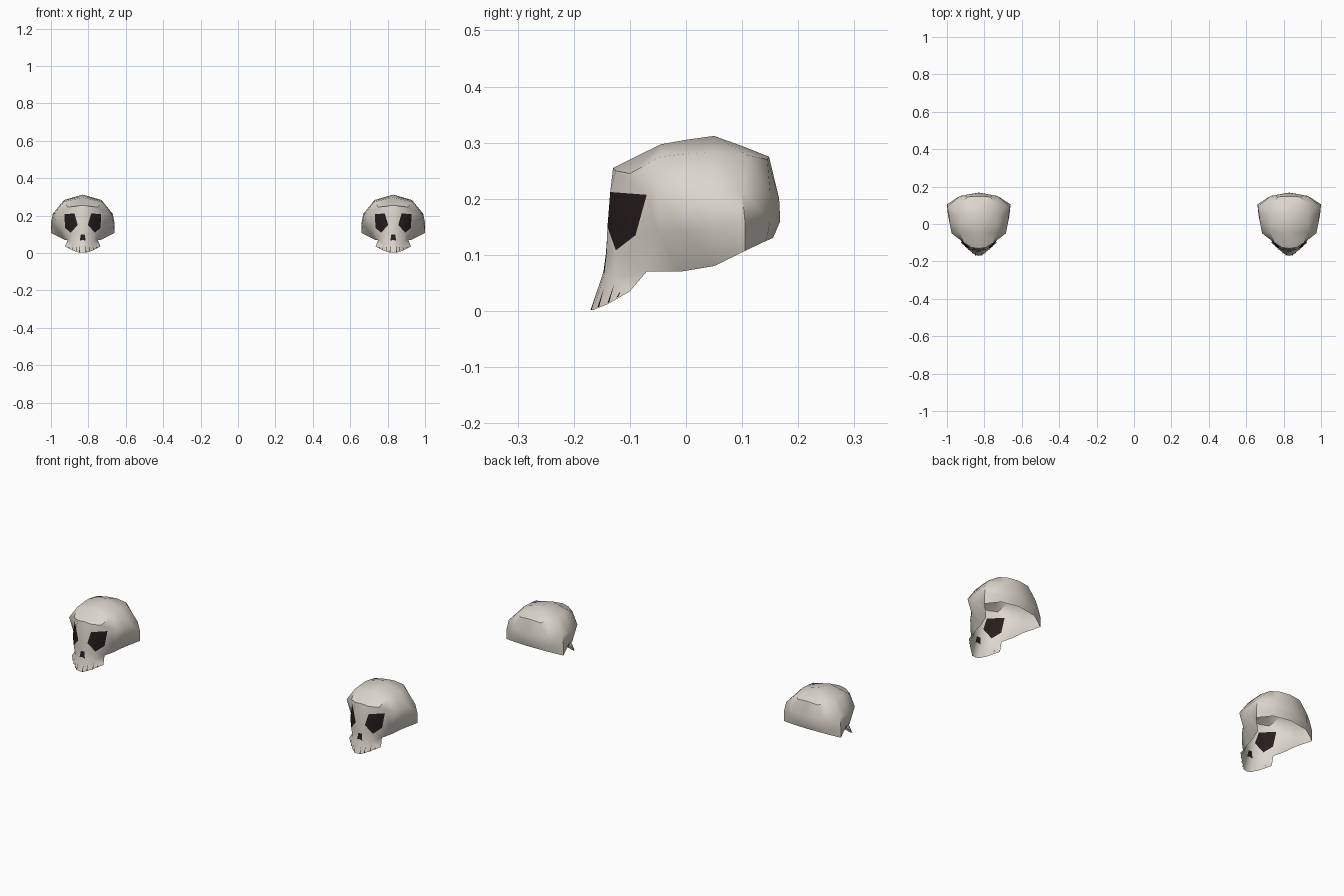
import bpy
import bmesh
import math
from mathutils import Vector

cube = bpy.data.objects.get("Cube")
if cube:
    bpy.data.objects.remove(cube)


def material(name, color):
    mat = bpy.data.materials.new(name)
    mat.use_nodes = True
    mat.diffuse_color = color
    mat.node_tree.nodes["Principled BSDF"].inputs["Base Color"].default_value = color
    return mat


bone = material("bone", (0.72, 0.68, 0.61, 1))
hollow = material("dark hollow", (0.02, 0.012, 0.012, 1))
BONE, HOLLOW = 0, 1


def row(*points):
    """Half contour in hundredths of a unit, front centre to back centre."""
    return [Vector(p) / 100 for p in points]


# Half contours of the skull, from the ridge down to the open rim
ridge = row((0, -13, 25.5), (4, -12.5, 25), (8, -10, 24.5), (10, -4.5, 27.5), (10, 0, 28),
            (10, 5, 28.3), (9, 11, 27.8), (6, 14.5, 27), (0, 14.8, 27.5))
brow = row((0, -13.5, 21), (4.5, -13.5, 21.2), (9.8, -7, 20.7), (14.5, -5, 21), (15.5, 0, 21),
           (16, 5, 21), (16, 10, 21), (10, 15, 21), (0, 16.6, 20))
middle = row((0, -14, 14), (2.7, -14, 15), (9.5, -9, 13.5), (12, -5, 14), (15, 0, 14),
             (16.5, 5, 15), (17, 10.5, 16), (10, 15, 16), (0, 16.8, 16))
rim = row((0, -14.3, 10), (1, -14.2, 10), (6.5, -12.5, 10.8), (8, -7, 7), (9.5, -1, 7),
          (11.5, 5, 8), (17, 10.5, 10.7), (10, 14.3, 12.5), (0, 15.5, 13))
nose_base = row((0, -14.7, 7), (1.6, -14.6, 6.5), (5.5, -12.7, 6))
nose_base.append(rim[3])
tooth_line = row((0, -17, 0.2), (2, -16.5, 0.2), (5, -14, 1.2), (9.5, -10, 3.5))

# Crown line fans out into the forehead and the back of the head
front, back = ridge[0], ridge[-1]
arch = row((0, -4.5, 29.7), (0, 0, 30.5), (0, 5, 31.2), (0, 10, 29.4))
crown = [front, front, arch[0]] + arch + [back, back]


class Shell:
    """Collects faces, sharing corners that coincide."""

    def __init__(self):
        self.bm = bmesh.new()
        self.verts = {}

    def face(self, points, color=BONE):
        corners = []
        for p in points:
            key = tuple(round(c, 5) for c in p)
            if key not in self.verts:
                self.verts[key] = self.bm.verts.new(p)
            if self.verts[key] not in corners:
                corners.append(self.verts[key])
        if len(corners) > 2:
            self.bm.faces.new(corners).material_index = color

    def strip(self, upper, lower, skip=(), dark=()):
        for j in range(len(upper) - 1):
            if j not in skip:
                quad = (upper[j], lower[j], lower[j + 1], upper[j + 1])
                self.face(quad, HOLLOW if j in dark else BONE)

    def finish(self, name):
        mesh = bpy.data.meshes.new(name)
        self.bm.to_mesh(mesh)
        self.bm.free()
        mesh.materials.append(bone)
        mesh.materials.append(hollow)
        return mesh


# Cranium, face and upper jaw, with dark eye and nose faces
skull = Shell()
skull.strip(crown, ridge)
skull.strip(ridge, brow)
skull.strip(brow, middle, dark=(1,))
skull.strip(middle, rim, skip=(1,))
skull.face((middle[1], rim[2], middle[2]), HOLLOW)
skull.face((middle[1], rim[1], rim[2]))
skull.strip(rim[:4], nose_base, dark=(0,))
skull.strip(nose_base, tooth_line)
skull_mesh = skull.finish("skull")

# Thin wedge gaps between the teeth, laid just over the jaw
gaps = Shell()
for j, u, height in ((0, 0.85, 0.5), (1, 0.45, 0.6), (2, 0.1, 0.75), (2, 0.5, 0.5)):
    top = nose_base[j].lerp(nose_base[j + 1], u)
    along = tooth_line[j + 1] - tooth_line[j]
    base = tooth_line[j] + along * u
    side = along.normalized() * 0.0025
    lift = side.cross(top - base).normalized() * 0.003
    tip = base.lerp(top, height)
    gaps.face((base - side + lift, base + side + lift, tip + lift), HOLLOW)
gap_mesh = gaps.finish("tooth_gaps")


def place(mesh, name, x):
    obj = bpy.data.objects.new(name, mesh)
    bpy.context.collection.objects.link(obj)
    obj.location.x = x
    mirror = obj.modifiers.new("Mirror", 'MIRROR')
    mirror.use_clip = True
    mirror.merge_threshold = 0.0005
    return obj


# Two matching skulls, side by side
for label, x in (("left", 0.83), ("right", -0.83)):
    head = place(skull_mesh, label + "_skull", x)
    place(gap_mesh, label + "_tooth_gaps", x)
    bpy.ops.object.select_all(action='DESELECT')
    head.select_set(True)
    bpy.context.view_layer.objects.active = head
    bpy.ops.object.shade_smooth_by_angle(angle=math.radians(42))
